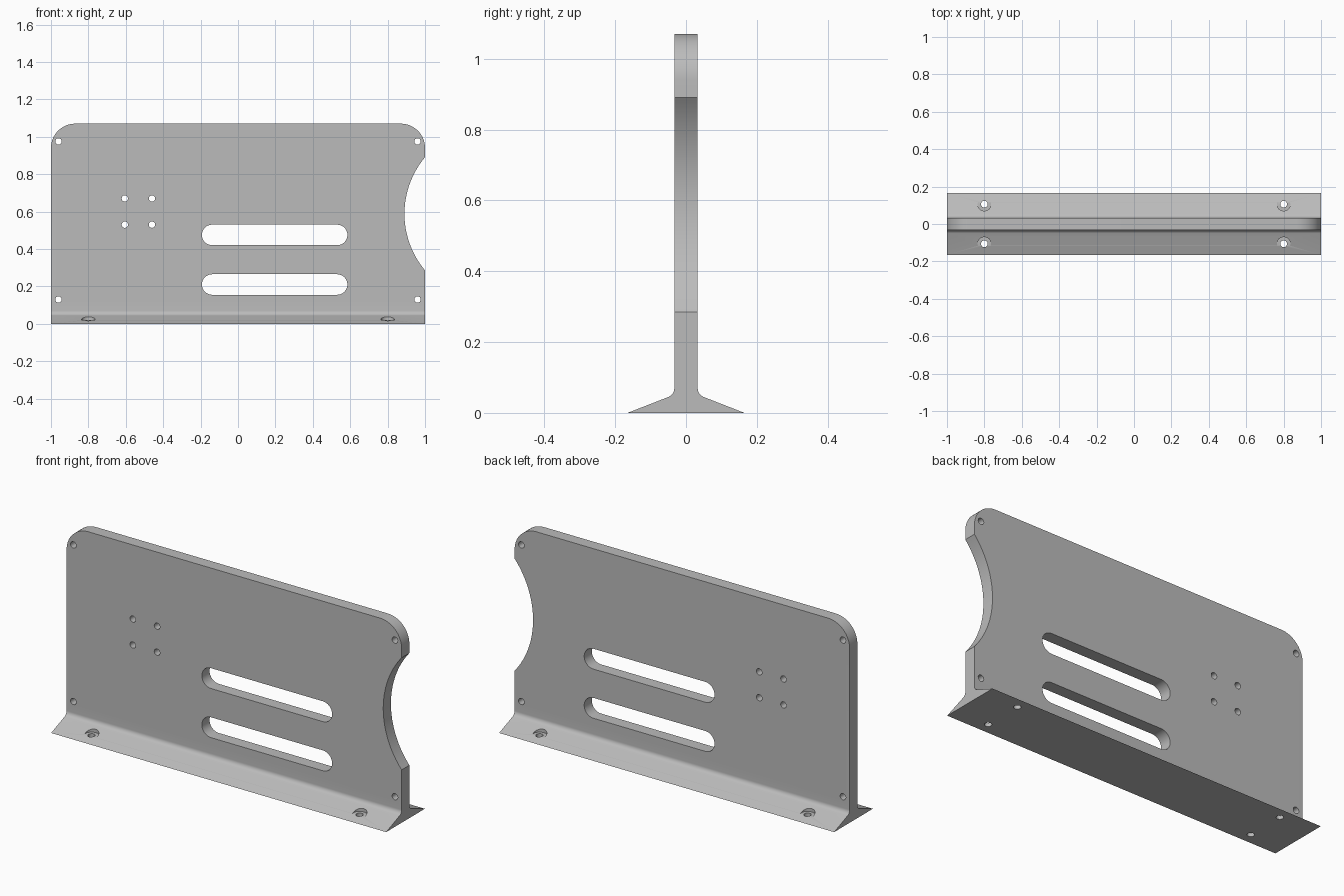
import bpy
import bmesh
from math import asin, cos, sin, pi, radians
from mathutils import Vector

if "Cube" in bpy.data.objects:
    bpy.data.objects.remove(bpy.data.objects["Cube"])

HALF_T = 0.033      # half thickness of the upright plate
TOP = 1.07

grey = bpy.data.materials.new("plain grey")
grey.use_nodes = True
GREY = (0.5, 0.5, 0.5, 1)
grey.diffuse_color = GREY
grey.node_tree.nodes["Principled BSDF"].inputs["Base Color"].default_value = GREY


def arc(cx, cy, r, start, end, n=16):
    """Points along an arc, angles in radians."""
    steps = [start + (end - start) * i / n for i in range(n + 1)]
    return [(cx + r * cos(a), cy + r * sin(a)) for a in steps]


def add_prism(bm, points, place, lo, hi):
    """Extrude a closed 2D outline from lo to hi; place maps (u, v, depth) to 3D."""
    ends = [[bm.verts.new(place(u, v, d)) for u, v in points] for d in (lo, hi)]
    bm.faces.new(ends[0])
    bm.faces.new(ends[1])
    n = len(points)
    for i in range(n):
        j = (i + 1) % n
        bm.faces.new((ends[0][i], ends[0][j], ends[1][j], ends[1][i]))


def finish(bm, name):
    bmesh.ops.recalc_face_normals(bm, faces=bm.faces)
    mesh = bpy.data.meshes.new(name)
    bm.to_mesh(mesh)
    bm.free()
    mesh.materials.append(grey)
    obj = bpy.data.objects.new(name, mesh)
    bpy.context.collection.objects.link(obj)
    return obj


def along_x(u, v, d):
    return Vector((d, u, v))


def along_y(u, v, d):
    return Vector((u, d, v))


def along_z(u, v, d):
    return Vector((u, v, d))


# Cross-section: thin upright with a filleted, tapering foot on both sides
fillet = arc(HALF_T + 0.027, 0.07, 0.027, pi, pi + radians(68), 8)
side = [(HALF_T, 1.2)] + fillet + [(0.165, 0)]
section = side + [(-y, z) for y, z in reversed(side)]
bm = bmesh.new()
add_prism(bm, section, along_x, -1.1, 1.1)
panel = finish(bm, "upright_panel")

# Front outline: rounded top corners and a shallow arc notch on the left edge
R, NOTCH_R, NOTCH_X, NOTCH_Z = 0.13, 0.471, 1.361, 0.588
half = asin(0.3025 / NOTCH_R)
outline = [(-1, -0.1), (1, -0.1)]
outline += arc(NOTCH_X, NOTCH_Z, NOTCH_R, pi + half, pi - half, 32)
outline += arc(1 - R, TOP - R, R, 0, pi / 2)
outline += arc(R - 1, TOP - R, R, pi / 2, pi)
bm = bmesh.new()
add_prism(bm, outline, along_y, -0.3, 0.3)
outline_cutter = finish(bm, "outline_cutter")

# Holes through the plate and the foot
bm = bmesh.new()


def circle(x, y, r):
    return arc(x, y, r, 0, 2 * pi, 24)[:-1]


bolt_holes = [(x, z) for x in (-0.96, 0.96) for z in (0.13, 0.975)]
mount_holes = [(x, z) for x in (-0.605, -0.46) for z in (0.53, 0.67)]
for x, z in bolt_holes + mount_holes:
    add_prism(bm, circle(x, z, 0.017), along_y, -0.1, 0.1)
for z in (0.21, 0.475):
    slot = arc(0.53, z, 0.055, -pi / 2, pi / 2) + arc(-0.138, z, 0.055, pi / 2, 1.5 * pi)
    add_prism(bm, slot, along_y, -0.1, 0.1)
foot_holes = [(x, y) for x in (-0.8, 0.8) for y in (-0.106, 0.106)]
for x, y in foot_holes:
    add_prism(bm, circle(x, y, 0.018), along_z, -0.1, 0.1)
hole_cutter = finish(bm, "hole_cutter")

# Flat screw seats sunk into the sloping foot
bm = bmesh.new()
for x, y in foot_holes:
    add_prism(bm, circle(x, y, 0.036), along_z, 0.019, 0.12)
seat_cutter = finish(bm, "seat_cutter")

# Shape the panel and drop the cutters
bpy.ops.object.select_all(action="DESELECT")
bpy.context.view_layer.objects.active = panel
panel.select_set(True)
for cutter, operation in ((outline_cutter, "INTERSECT"),
                          (seat_cutter, "DIFFERENCE"),
                          (hole_cutter, "DIFFERENCE")):
    cutter.hide_render = True
    mod = panel.modifiers.new(cutter.name, "BOOLEAN")
    mod.operation = operation
    mod.solver = "EXACT"
    mod.object = cutter
    bpy.ops.object.modifier_apply(modifier=mod.name)
    bpy.data.objects.remove(cutter)

bpy.ops.object.shade_smooth_by_angle(angle=radians(30))
